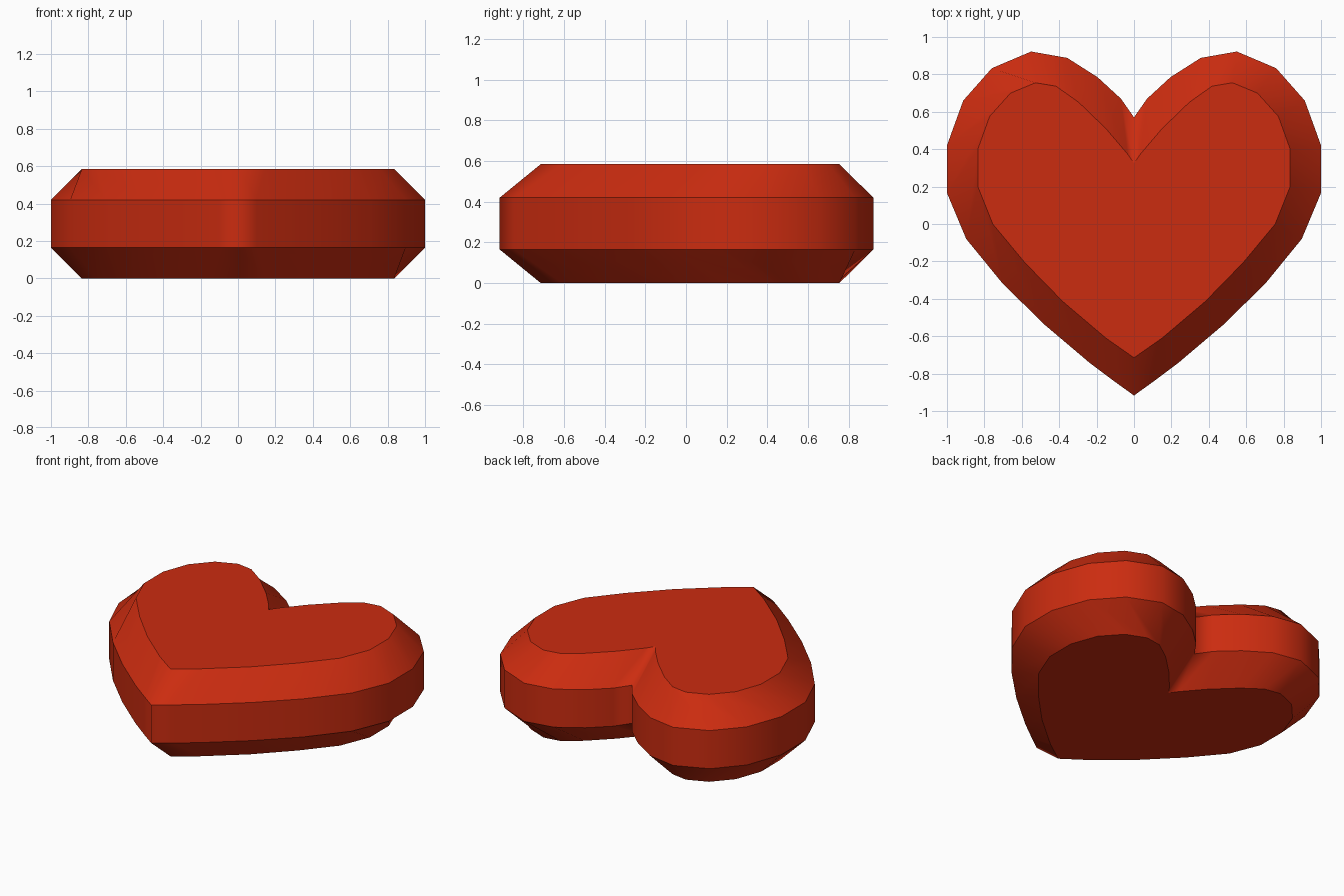
import bpy, bmesh

if "Cube" in bpy.data.objects:
    bpy.data.objects.remove(bpy.data.objects["Cube"])

# Right half of each heart outline, from the notch round to the bottom tip
outer = [(0, .57), (.07, .67), (.195, .785), (.357, .888), (.55, .922), (.76, .833),
         (.913, .66), (1, .42), (1, .166), (.897, -.08), (.705, -.315), (.482, -.535),
         (.24, -.74), (.10, -.845), (0, -.917)]
inner = [(0, .325), (.035, .375), (.15, .51), (.295, .65), (.417, .737), (.527, .755),
         (.66, .70), (.772, .575), (.835, .40), (.835, .20), (.755, 0), (.585, -.205),
         (.38, -.415), (.15, -.61), (0, -.715)]
# Both outlines have 15 points, so the rings can be bridged one to one


def mirrored(half):
    return half + [(-x, y) for x, y in reversed(half[1:-1])]


# Stack of outlines: bottom bevel, upright wall, top bevel
bm = bmesh.new()
rings = []
for half, z in ((inner, 0), (outer, .165), (outer, .42), (inner, .585)):
    rings.append([bm.verts.new((x, y, z)) for x, y in mirrored(half)])
n = len(rings[0])
for low, high in zip(rings, rings[1:]):
    for i in range(n):
        j = (i + 1) % n
        bm.faces.new((low[i], low[j], high[j], high[i])).smooth = True
bm.faces.new(rings[0])
bm.faces.new(rings[-1])
bmesh.ops.recalc_face_normals(bm, faces=bm.faces)

# Crisp edges between the bands, soft shading around each band
for ring in rings:
    for i in range(n):
        bm.edges.get((ring[i], ring[(i + 1) % n])).smooth = False

mesh = bpy.data.meshes.new("heart")
bm.to_mesh(mesh)
bm.free()
heart = bpy.data.objects.new("heart", mesh)
bpy.context.collection.objects.link(heart)

red = bpy.data.materials.new("red")
red.diffuse_color = (.6, .025, .005, 1)
red.use_nodes = True
red.node_tree.nodes["Principled BSDF"].inputs["Base Color"].default_value = red.diffuse_color
mesh.materials.append(red)
